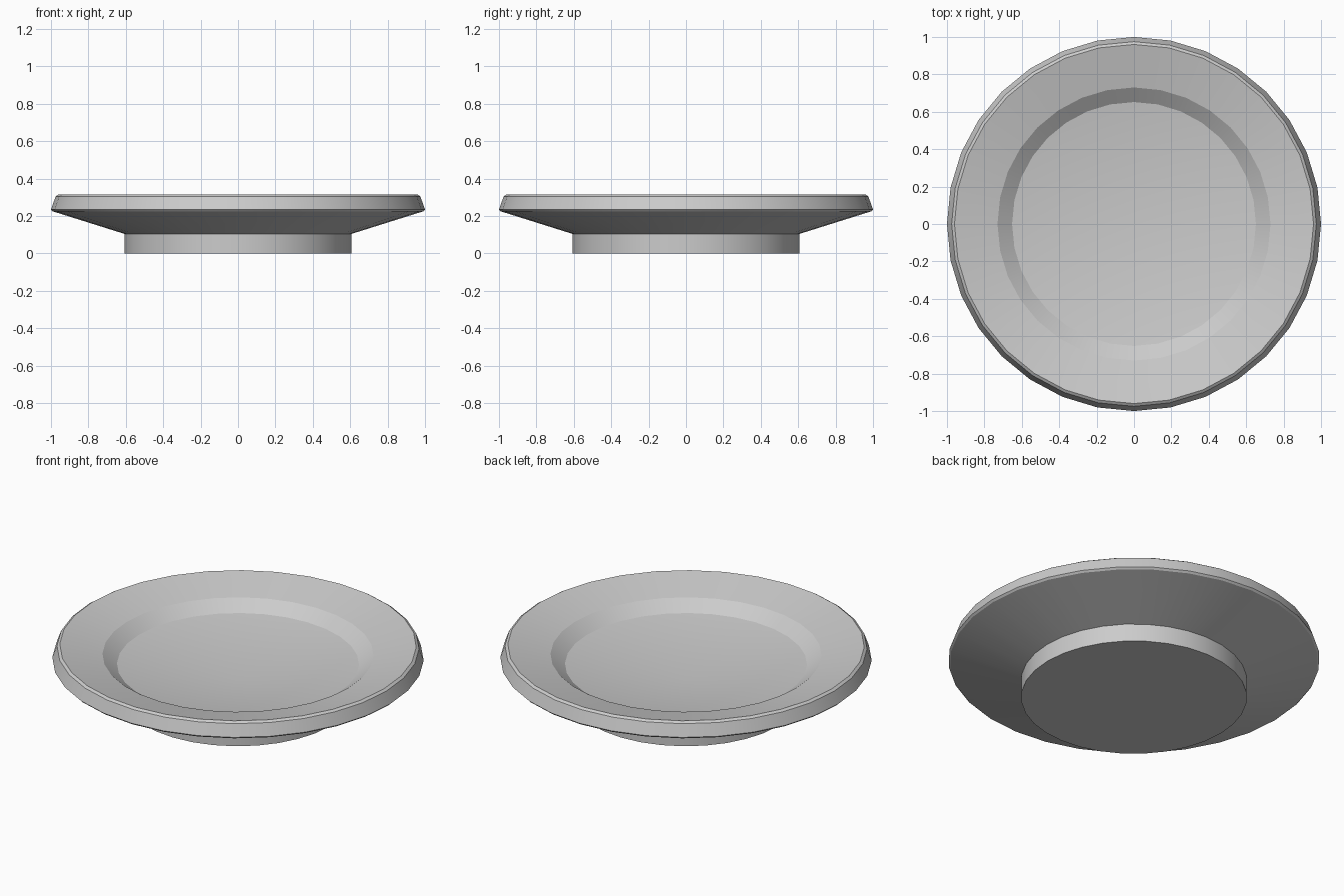
import bpy, bmesh, math

if "Cube" in bpy.data.objects:
    bpy.data.objects.remove(bpy.data.objects["Cube"])

SIDES = 32

# Half profile of the plate (radius, height), from underside to well edge
profile = [
    (0.608, 0.0), (0.608, 0.105),               # foot
    (0.99, 0.225), (1.0, 0.235),                # sloped underside
    (0.975, 0.305), (0.96, 0.315),              # bevelled rim
    (0.73, 0.261), (0.652, 0.204),              # inner slope and well
]
FLOOR_CENTRE = 0.11

bm = bmesh.new()
rings = []
for r, z in profile:
    rings.append([bm.verts.new((r * math.cos(2 * math.pi * i / SIDES),
                                r * math.sin(2 * math.pi * i / SIDES), z))
                  for i in range(SIDES)])
centre = bm.verts.new((0, 0, FLOOR_CENTRE))

# Walls between neighbouring rings, and the dished floor
for i in range(SIDES):
    j = (i + 1) % SIDES
    for a, b in zip(rings, rings[1:]):
        bm.faces.new((a[i], a[j], b[j], b[i]))
    bm.faces.new((rings[-1][i], rings[-1][j], centre))

# Flat foot base
bm.faces.new(rings[0][::-1])

mesh = bpy.data.meshes.new("plate")
bm.to_mesh(mesh)
bm.free()
plate = bpy.data.objects.new("plate", mesh)
bpy.context.collection.objects.link(plate)

# Smooth around the circumference, crisp at the profile corners
bpy.context.view_layer.objects.active = plate
plate.select_set(True)
bpy.ops.object.shade_smooth_by_angle(angle=math.radians(15))
